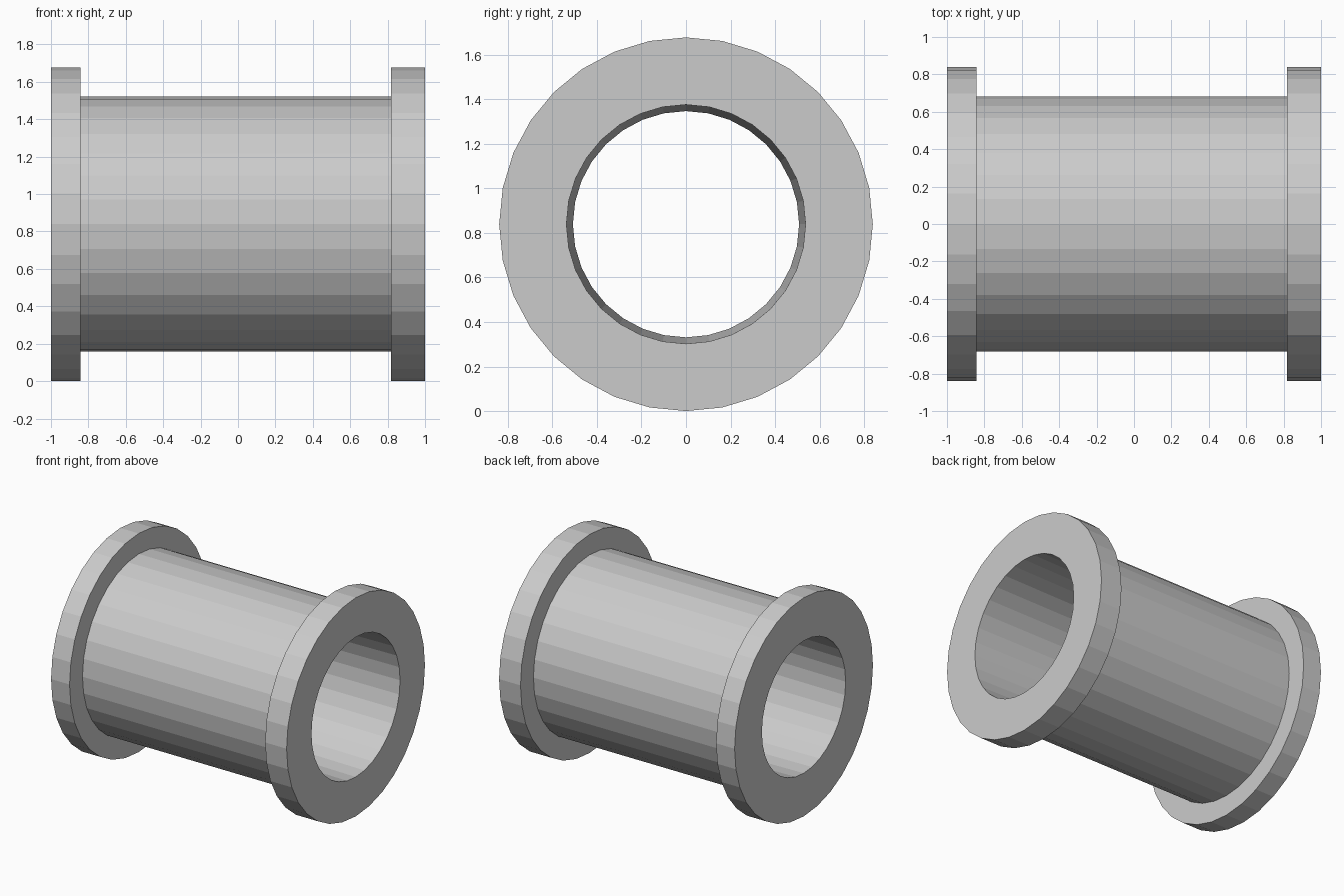
import bpy, bmesh, math

if "Cube" in bpy.data.objects:
    bpy.data.objects.remove(bpy.data.objects["Cube"])

SIDES = 32
RADIUS = 0.839

# Closed (x, radius) section: two flanges, barrel and slightly tapered bore
profile = [
    (-1.0, 0.508), (-1.0, RADIUS), (-0.843, RADIUS), (-0.843, 0.682),
    (0.818, 0.682), (0.818, RADIUS), (1.0, RADIUS), (1.0, 0.537),
]


def lathe_x(name, section, sides, centre_z):
    """Revolve a closed section around a horizontal axis along x."""
    bm = bmesh.new()
    rings = []
    for i in range(sides):
        a = math.tau * i / sides
        rings.append([bm.verts.new((x, r * math.sin(a), r * math.cos(a)))
                      for x, r in section])
    n = len(section)
    for i in range(sides):
        a, b = rings[i], rings[(i + 1) % sides]
        for j in range(n):
            k = (j + 1) % n
            bm.faces.new((a[j], a[k], b[k], b[j]))
    bmesh.ops.recalc_face_normals(bm, faces=bm.faces)
    mesh = bpy.data.meshes.new(name)
    bm.to_mesh(mesh)
    bm.free()
    obj = bpy.data.objects.new(name, mesh)
    obj.location.z = centre_z
    bpy.context.collection.objects.link(obj)
    return obj


# Hollow flanged spool, flat shaded
lathe_x("flanged_spool", profile, SIDES, RADIUS)
